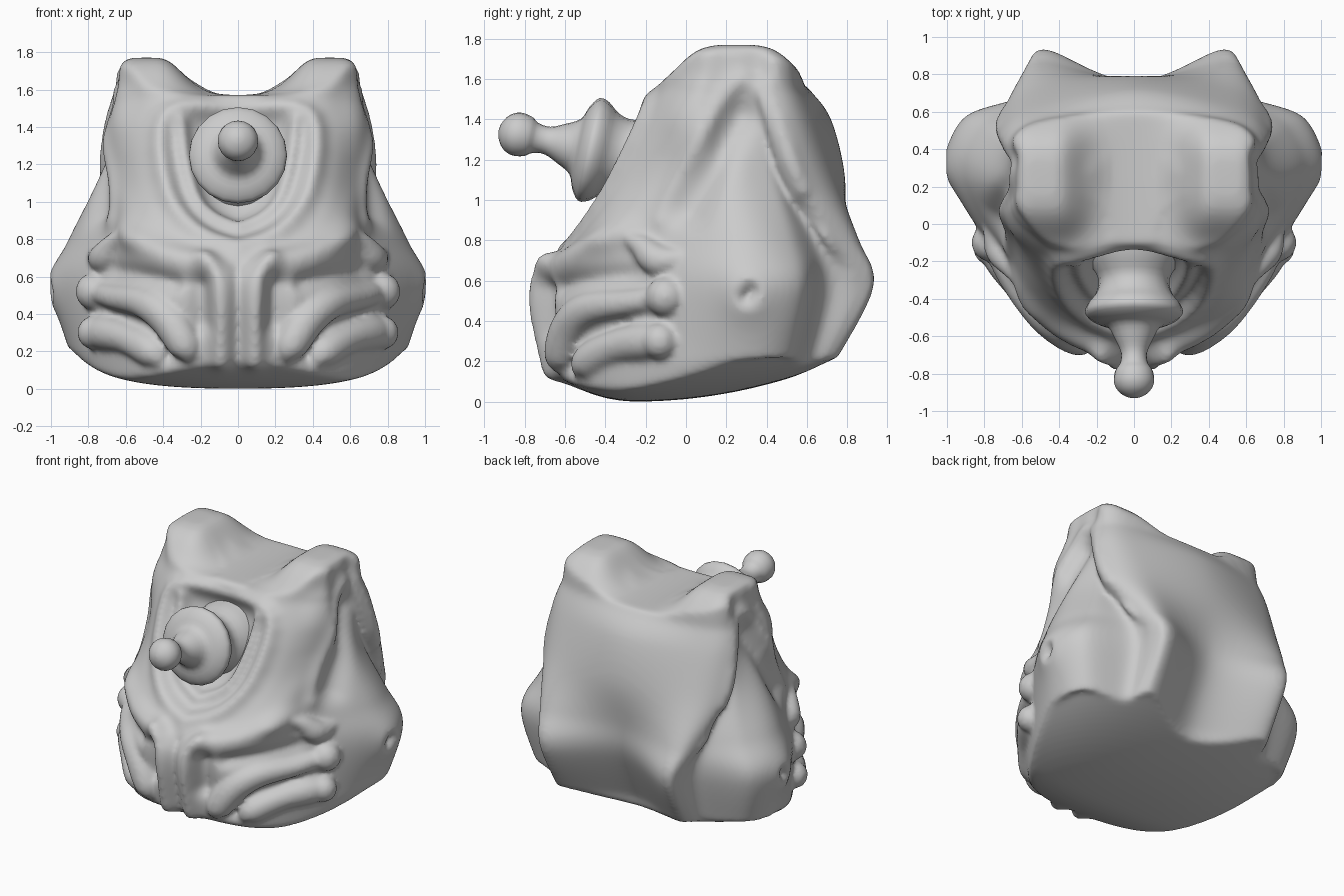
import bpy, bmesh, math
from mathutils import Vector, Matrix

cube = bpy.data.objects.get("Cube")
if cube:
    bpy.data.objects.remove(cube, do_unlink=True)


def finish(name, bm):
    bmesh.ops.recalc_face_normals(bm, faces=bm.faces)
    mesh = bpy.data.meshes.new(name)
    bm.to_mesh(mesh)
    bm.free()
    obj = bpy.data.objects.new(name, mesh)
    bpy.context.collection.objects.link(obj)
    bpy.ops.object.select_all(action='DESELECT')
    obj.select_set(True)
    bpy.context.view_layer.objects.active = obj
    return obj


def fuse(obj, rounds):
    """Melt overlapping shells into one even, softened surface."""
    remesh = obj.modifiers.new("Fuse", 'REMESH')
    remesh.mode = 'VOXEL'
    remesh.voxel_size = .017
    soften = obj.modifiers.new("Soften", 'SMOOTH')
    soften.iterations = rounds
    for modifier in (remesh.name, soften.name):
        bpy.ops.object.modifier_apply(modifier=modifier)


def spline(points, steps, closed=False):
    """Catmull-Rom points through a list of vectors."""
    n, out = len(points), []
    for i in range(n if closed else n - 1):
        if closed:
            a, b, c, d = (points[(i + k) % n] for k in (-1, 0, 1, 2))
        else:
            a, b, c, d = (points[min(max(i + k, 0), n - 1)] for k in (-1, 0, 1, 2))
        for k in range(steps):
            t = k / steps
            out.append((b * 2 + (c - a) * t + (a * 2 - b * 5 + c * 4 - d) * t * t
                        + (b * 3 - a - c * 3 + d) * t ** 3) / 2)
    return out if closed else out + [points[-1].copy()]


def skin(bm, rings):
    """Bridge equal rings and close both ends."""
    rows = [[bm.verts.new(p) for p in ring] for ring in rings]
    faces = [bm.faces.new(rows[0]), bm.faces.new(rows[-1])]
    for lower, upper in zip(rows, rows[1:]):
        for i in range(len(lower)):
            j = (i + 1) % len(lower)
            faces.append(bm.faces.new((lower[i], lower[j], upper[j], upper[i])))
    bmesh.ops.recalc_face_normals(bm, faces=faces)


# Body plan sections: height, front y, back y, then the half outline
# (cheek, front flank, ear, ear rear, groove, mantle edge, rear lobe)
sections = [
    (.2, -.69, .57, [(.45, -.53), (.75, -.15), (.9, .25), (.84, .5), (.59, .6), (.54, .69), (.44, .74)]),
    (.57, -.75, .74, [(.46, -.56), (.73, -.18), (.98, .25), (.92, .56), (.59, .69), (.55, .85), (.46, .93)]),
    (.8, -.59, .77, [(.47, -.49), (.69, -.15), (.9, .24), (.82, .51), (.61, .64), (.62, .76), (.49, .86)]),
    (1.1, -.34, .79, [(.46, -.33), (.67, 0), (.76, .22), (.7, .42), (.65, .48), (.71, .59), (.52, .73)]),
    (1.4, -.2, .72, [(.46, -.19), (.67, .03), (.67, .18), (.66, .32), (.65, .4), (.7, .5), (.53, .62)]),
    (1.55, -.15, .61, [(.43, -.13), (.63, .07), (.64, .19), (.64, .28), (.63, .36), (.66, .46), (.5, .56)]),
]
controls = []
for z, front, back, half in sections:
    right = [Vector((x, y, z)) for x, y in half]
    left = [Vector((-x, y, z)) for x, y in reversed(half)]
    controls.append([Vector((0, front, z))] + right + [Vector((0, back, z))] + left)
outlines = [spline(c, 10, True) for c in controls]
rings = [list(r) for r in zip(*(spline(list(column), 15) for column in zip(*outlines)))]


def crown(x, y):
    """Saddle between two blunt horns."""
    across = max(.42 - abs(x), abs(x) - .56, 0) / .17
    return 1.57 + .2 * math.exp(-across ** 2 - ((y - .25) / .31) ** 4)


def belly(x, y):
    return .07 * x ** 2 + .16 * x ** 4 + (.8 if y < -.25 else .2) * (y + .25) ** 2


def cap(ring, height, centre_y):
    result = []
    for k in range(1, 19):
        s = 1 - .985 * (k / 18) ** 1.3
        flat = [(p.x * s, centre_y + (p.y - centre_y) * s) for p in ring]
        result.append([Vector((x, y, height(x, y))) for x, y in flat])
    return result


rings = cap(rings[0], belly, 0)[::-1] + rings + cap(rings[-1], crown, .22)
bm = bmesh.new()
skin(bm, rings)
body = finish("body", bm)
fuse(body, 8)

# Sculpted creases: path, width, height
front_folds = [
    ([(0, .78), (.22, .86), (.37, 1.05), (.41, 1.38), (.3, 1.5), (0, 1.5)], .055, .06),
    ([(0, .91), (.19, 1), (.27, 1.2), (.3, 1.42)], .04, .06),
    ([(0, 1.05), (0, 1.32)], .26, -.14),
    ([(.17, .68), (.1, .58), (.09, .15)], .05, .045),
    ([(0, .66), (0, .15)], .035, -.03),
    ([(.17, .68), (.4, .72), (.6, .82)], .07, .045),
    ([(.22, .56), (.21, .35)], .06, -.07),
    ([(.35, .57), (.65, .63)], .05, -.05),
    ([(.38, .18), (.45, .31), (.65, .38)], .04, -.04),
    ([(.62, 1.55), (.66, 1.2), (.56, .8)], .06, .03),
]
side_folds = [
    ([(-.12, .9), (.05, 1.25), (.2, 1.53), (.32, 1.58), (.45, 1.35), (.56, 1.05)], .05, .03),
    ([(.02, .95), (.27, 1.42)], .075, -.05),
    ([(.3, .52), (.3, .54)], .12, .03),
    ([(.3, .52), (.32, .55)], .035, -.06),
]


def segments(folds):
    """Round each fold path and list its short pieces."""
    for path, width, height in folds:
        curve = spline([Vector(p) for p in path], 3)
        yield [(a, b - a) for a, b in zip(curve, curve[1:])], width, height


def relief(u, v, folds):
    total, p = 0, Vector((u, v))
    for pieces, width, height in folds:
        nearest = 9
        for a, d in pieces:
            t = min(max((p - a).dot(d) / d.length_squared, 0), 1)
            nearest = min(nearest, (p - a - d * t).length)
        total += height * math.exp(-(nearest / width) ** 2)
    return total


front_pieces, side_pieces = list(segments(front_folds)), list(segments(side_folds))
bm = bmesh.new()
bm.from_mesh(body.data)
bm.normal_update()
for v in bm.verts:
    n = v.normal.copy()
    x, y, z = abs(v.co.x), v.co.y, v.co.z
    push = 0
    if n.y < -.05:
        push += relief(x, z, front_pieces) * math.sqrt(-n.y)
    if abs(n.x) > .2:
        push += relief(y, z, side_pieces) * abs(n.x) ** 1.5
    v.co += n * push


def limb(bm, path):
    """Rounded tube through points with radii."""
    pts = spline([Vector(p) for p in path], 8)
    places = [p.to_3d() for p in pts]
    tube = []
    for i, p in enumerate(pts):
        along = (places[min(i + 1, len(pts) - 1)] - places[max(i - 1, 0)]).normalized()
        side = along.cross(Vector((0, 0, 1))).normalized()
        top = side.cross(along)
        tube.append([places[i] + (side * math.cos(a) + top * math.sin(a)) * max(p.w, .01)
                     for a in (math.tau * k / 16 for k in range(16))])
    skin(bm, tube)


def knob(bm, place, radius):
    bmesh.ops.create_uvsphere(bm, u_segments=20, v_segments=12, radius=radius,
                              matrix=Matrix.Translation(place))


# Folded limbs and paws melted into both flanks
limbs = [
    [(.76, -.1, .52, .06), (.66, -.29, .49, .065), (.5, -.48, .46, .085),
     (.37, -.57, .37, .1), (.28, -.62, .22, .085), (.26, -.62, .14, .02)],
    [(.4, -.52, .11, .02), (.45, -.49, .19, .085), (.59, -.35, .27, .085),
     (.73, -.16, .3, .09), (.79, -.03, .28, .03)],
    [(.64, -.3, .82, .02), (.67, -.22, .77, .06), (.72, -.13, .7, .08), (.78, .02, .72, .03)],
]
for s in (1, -1):
    for path in limbs:
        limb(bm, [(x * s, y, z, r) for x, y, z, r in path])
    knob(bm, (.77 * s, -.1, .52), .1)
    knob(bm, (.77 * s, -.13, .3), .09)
bm.to_mesh(body.data)
bm.free()
fuse(body, 5)
bpy.ops.object.shade_smooth_by_angle(angle=math.radians(60))

# Eye stalk turned around a slightly raised forward axis
stalk_profile = [(-.1, .3), (.1, .24), (.2, .19), (.28, .205), (.34, .25), (.39, .26),
                 (.43, .21), (.46, .14), (.53, .1), (.6, .07), (.66, .075), (.7, .1),
                 (.76, .108), (.81, .085), (.84, .04), (.848, .004)]
axis = Vector((0, -.978, .208))
up = Vector((0, .208, .978))
origin = Vector((0, -.1, 1.17))
bm = bmesh.new()
skin(bm, [[origin + axis * t + (Vector((1, 0, 0)) * math.cos(a) + up * math.sin(a)) * r
           for a in (math.tau * k / 20 for k in range(20))]
          for t, r in spline([Vector(p) for p in stalk_profile], 3)])
finish("eye_stalk", bm)
bpy.ops.object.shade_smooth_by_angle(angle=math.radians(50))
